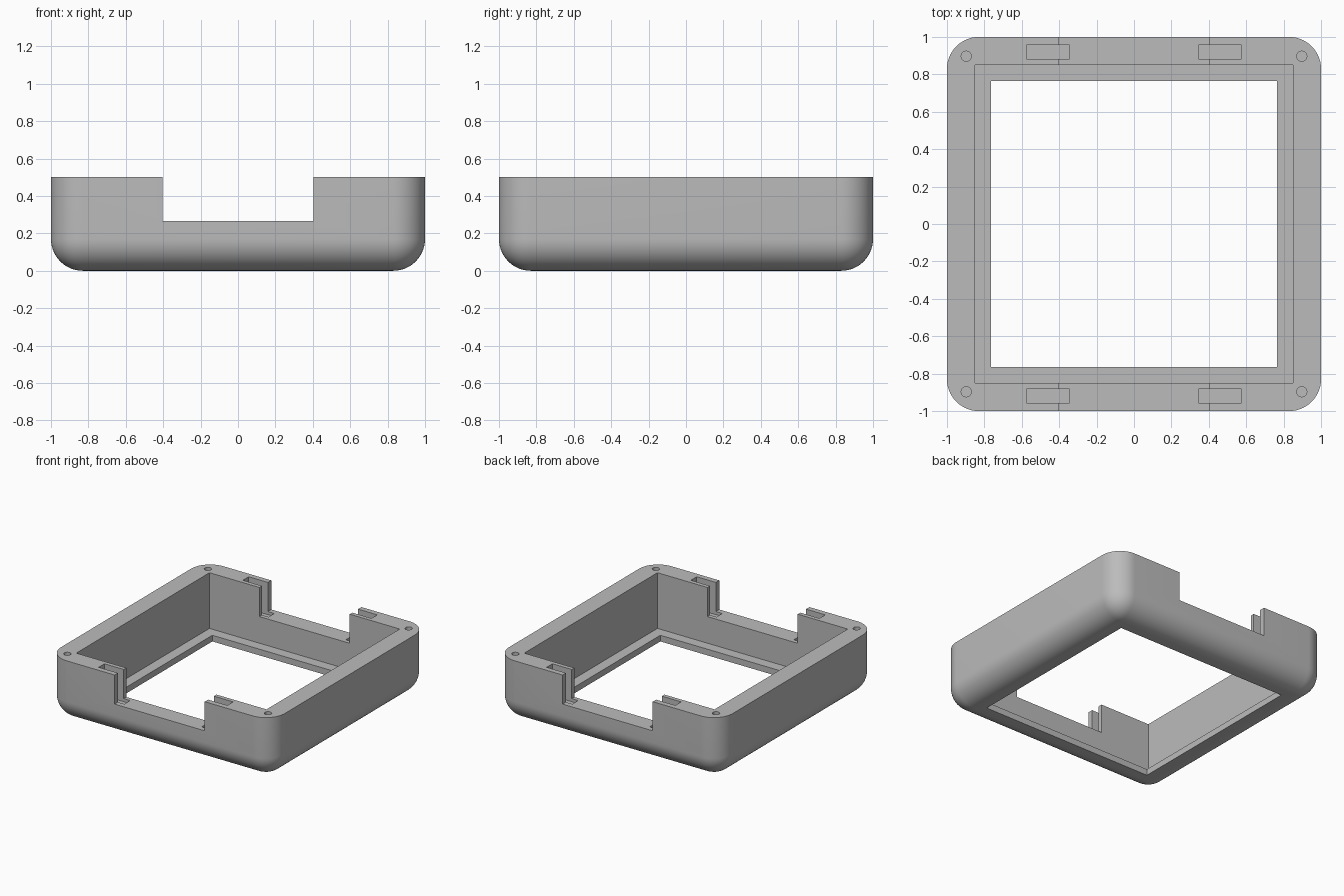
import bpy, bmesh, math

if "Cube" in bpy.data.objects:
    bpy.data.objects.remove(bpy.data.objects["Cube"])

W, H, R = 1.0, 0.5, 0.17          # half width, height, corner radius
FLOOR, NOTCH_Z, SLOT_Z = 0.05, 0.265, 0.24

grey = bpy.data.materials.new("plain grey")
grey.diffuse_color = (0.5, 0.5, 0.5, 1)
grey.use_nodes = True
grey.node_tree.nodes["Principled BSDF"].inputs["Base Color"].default_value = grey.diffuse_color


def box(name, x0, x1, y0, y1, z0, z1, round_radius=0):
    bm = bmesh.new()
    bmesh.ops.create_cube(bm, size=1)
    for v in bm.verts:
        v.co.x = x1 if v.co.x > 0 else x0
        v.co.y = y1 if v.co.y > 0 else y0
        v.co.z = z1 if v.co.z > 0 else z0
    if round_radius:
        # round every edge except those of the flat top rim
        edges = [e for e in bm.edges if min(v.co.z for v in e.verts) < z0 + 1e-4]
        bmesh.ops.bevel(bm, geom=edges, offset=round_radius, offset_type='OFFSET',
                        segments=14, profile=0.5, affect='EDGES')
    return finish(name, bm)


def finish(name, bm):
    me = bpy.data.meshes.new(name)
    bm.to_mesh(me)
    bm.free()
    me.materials.append(grey)
    ob = bpy.data.objects.new(name, me)
    bpy.context.collection.objects.link(ob)
    return ob


def cut(target, cutter):
    mod = target.modifiers.new("cut", 'BOOLEAN')
    mod.operation = 'DIFFERENCE'
    mod.solver = 'EXACT'
    mod.object = cutter
    bpy.context.view_layer.objects.active = target
    bpy.ops.object.modifier_apply(modifier=mod.name)
    bpy.data.objects.remove(cutter)


# Frame shell: rounded tray with an inner cavity and a square floor opening
frame = box("frame", -W, W, -W, W, 0, H, R)
cut(frame, box("cavity", -0.85, 0.85, -0.85, 0.85, FLOOR, 1))
cut(frame, box("opening", -0.765, 0.765, -0.765, 0.765, -1, 1))

# Wide notch through the front and back walls
cut(frame, box("notch", -0.403, 0.403, -2, 2, NOTCH_Z, 1))

for sx in (-1, 1):
    for sy in (-1, 1):
        # Slot beside the notch, running slightly into the notch floor
        xs = sorted((sx * 0.345, sx * 0.575))
        ys = sorted((sy * 0.883, sy * 0.957))
        cut(frame, box("slot", *xs, *ys, SLOT_Z, 1))
        # Corner screw hole
        bm = bmesh.new()
        bmesh.ops.create_cone(bm, cap_ends=True, segments=24, radius1=0.027,
                              radius2=0.027, depth=0.5)
        bmesh.ops.translate(bm, verts=bm.verts, vec=(sx * 0.897, sy * 0.897, H))
        cut(frame, finish("screw_hole", bm))

# Smooth the rounded corners, keep the cut edges sharp
bpy.ops.object.select_all(action='DESELECT')
frame.select_set(True)
bpy.context.view_layer.objects.active = frame
bpy.ops.object.shade_smooth_by_angle(angle=math.radians(30))
